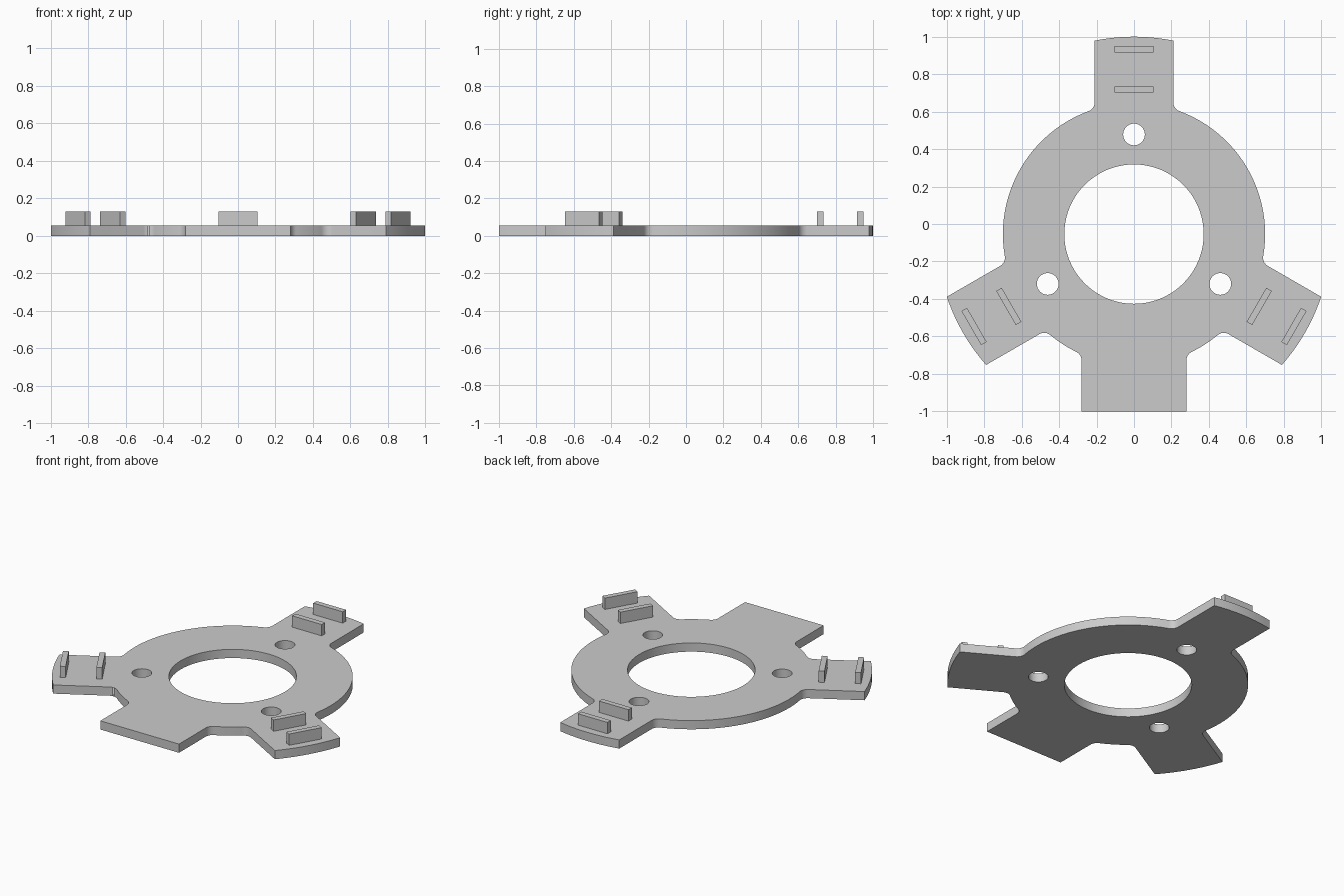
import bpy, bmesh
from math import sin, cos, pi, sqrt, atan2, asin, radians
from mathutils import Matrix, Vector

cube = bpy.data.objects.get("Cube")
if cube:
    bpy.data.objects.remove(cube, do_unlink=True)

CY = -0.054            # ring centre in y
THICK, RIB_TOP = 0.056, 0.129
RING, BORE, REACH = 0.70, 0.372, 1.054
FILLET = 0.05
BOLT_DIST, BOLT_R = 0.532, 0.058
ARMS = [-30, 90, 210]

grey = bpy.data.materials.new("plain_grey")
grey.use_nodes = True
grey.diffuse_color = (0.6, 0.6, 0.6, 1)
grey.node_tree.nodes["Principled BSDF"].inputs["Base Color"].default_value = (0.6, 0.6, 0.6, 1)


def arc(cx, cy, r, a0, a1, n):
    return [Vector((cx + r * cos(a0 + (a1 - a0) * i / n),
                    cy + r * sin(a0 + (a1 - a0) * i / n), 0)) for i in range(n + 1)]


def finish(bm, name):
    bmesh.ops.recalc_face_normals(bm, faces=bm.faces)
    mesh = bpy.data.meshes.new(name)
    bm.to_mesh(mesh)
    bm.free()
    mesh.materials.append(grey)
    ob = bpy.data.objects.new(name, mesh)
    bpy.context.collection.objects.link(ob)
    return ob


def spread(half):
    """Angle from an arm's axis to where its fillet meets the ring."""
    side = half + FILLET
    along = sqrt((RING + FILLET) ** 2 - side ** 2)
    return atan2(side, along), along


def arm_outline(angle, half, flat_tip):
    """One arm, counter-clockwise: fillet, tip, mirrored fillet."""
    beta, along = spread(half)
    fillet = arc(along, -half - FILLET, FILLET, pi - beta, pi / 2, 8)
    if flat_tip:
        tip = [Vector((flat_tip, -half, 0)), Vector((flat_tip, half, 0))]
    else:
        t = asin(half / REACH)
        tip = arc(0, 0, REACH, -t, t, 10)
    other = [Vector((p.x, -p.y, 0)) for p in reversed(fillet)]
    turn = Matrix.Rotation(angle, 3, 'Z')
    return [turn @ p for p in fillet + tip + other]


# Plate outline: a square-ended front tab and three round-ended arms
lobes = [(radians(-90), 0.28, 1 + CY)] + [(radians(a), 0.21, None) for a in ARMS]
outline = []
for i, lobe in enumerate(lobes):
    outline += arm_outline(*lobe)
    nxt = lobes[(i + 1) % len(lobes)]
    end = nxt[0] + (2 * pi if i == len(lobes) - 1 else 0)
    ring = arc(0, 0, RING, lobe[0] + spread(lobe[1])[0], end - spread(nxt[1])[0], 24)
    outline += ring[1:-1]

# Bore and bolt holes
loops = [outline, arc(0, 0, BORE, 0, 2 * pi, 80)[:-1]]
for a in ARMS:
    a = radians(a)
    loops.append(arc(BOLT_DIST * cos(a), BOLT_DIST * sin(a), BOLT_R, 0, 2 * pi, 32)[:-1])

# Mounting plate
bm = bmesh.new()
for loop in loops:
    verts = [bm.verts.new((p.x, p.y + CY, 0)) for p in loop]
    for j, v in enumerate(verts):
        bm.edges.new((v, verts[(j + 1) % len(verts)]))
bmesh.ops.triangle_fill(bm, use_beauty=True, edges=bm.edges[:], normal=(0, 0, 1))
ext = bmesh.ops.extrude_face_region(bm, geom=bm.faces[:])
bmesh.ops.translate(bm, vec=(0, 0, THICK),
                    verts=[g for g in ext["geom"] if isinstance(g, bmesh.types.BMVert)])
plate = finish(bm, "mounting_plate")
bpy.ops.object.select_all(action='DESELECT')
plate.select_set(True)
bpy.context.view_layer.objects.active = plate
bpy.ops.object.shade_smooth_by_angle(angle=radians(30))

# Pairs of upright ribs on the round-ended arms
for a, arm in zip(ARMS, ("left", "back", "right")):
    for dist, place in ((0.772, "inner"), (0.986, "outer")):
        bm = bmesh.new()
        low = THICK - 0.01
        place_m = (Matrix.Translation((0, CY, 0)) @ Matrix.Rotation(radians(a), 4, 'Z')
                   @ Matrix.Translation((dist, 0, (low + RIB_TOP) / 2))
                   @ Matrix.Diagonal((0.034, 0.21, RIB_TOP - low, 1)))
        bmesh.ops.create_cube(bm, size=1, matrix=place_m)
        finish(bm, f"{arm}_{place}_rib")
